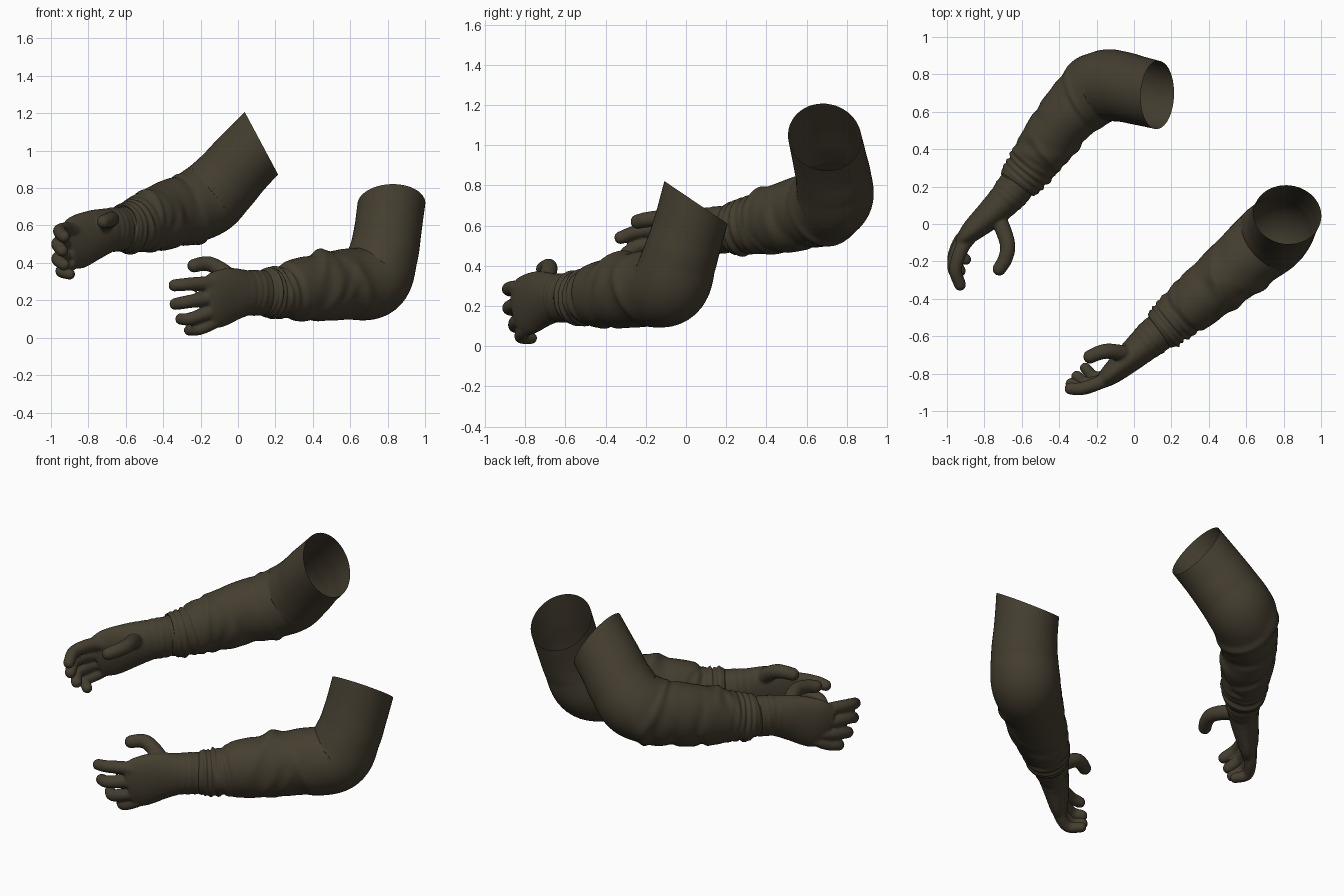
import bpy, bmesh, math, random
from mathutils import Vector

if "Cube" in bpy.data.objects:
    bpy.data.objects.remove(bpy.data.objects["Cube"])

cloth = bpy.data.materials.new("dark_olive_brown")
cloth.use_nodes = True
COLOUR = (0.06, 0.049, 0.03, 1)
cloth.diffuse_color = COLOUR
cloth.node_tree.nodes["Principled BSDF"].inputs["Base Color"].default_value = COLOUR


def spline(stations, steps):
    """Catmull-Rom through stations of (x, y, z, side radius, up radius)."""
    p = [Vector(s) for s in stations]
    p = [p[0] * 2 - p[1]] + p + [p[-1] * 2 - p[-2]]
    out = []
    for a, b, c, d in zip(p, p[1:], p[2:], p[3:]):
        for k in range(steps):
            t = k / steps
            out.append(b + (c - a) * (t / 2) + (a * 2 - b * 5 + c * 4 - d) * (t * t / 2)
                       + (b * 3 - a - c * 3 + d) * (t ** 3 / 2))
    return out + [p[-2]]


def sweep(bm, stations, steps=6, sides=20, capped=True, bump=None, end_normal=None):
    """Elliptical tube along a path, with optional folds and a slanted end."""
    pts = spline(stations, steps)
    cen = [p.to_3d() for p in pts]
    last = len(pts) - 1
    rings, side, old = [], None, None
    for i, p in enumerate(pts):
        tan = (cen[min(i + 1, last)] - cen[max(i - 1, 0)]).normalized()
        if side is None:
            side = tan.cross(Vector((0, 0, 1))).normalized()
        else:
            side = old.rotation_difference(tan) @ side
        old = tan
        up = side.cross(tan)
        u = i / last
        w = min(max((u - 0.65) / 0.35, 0), 1)
        ring = []
        for k in range(sides):
            a = math.tau * k / sides
            off = side * (math.cos(a) * p[3]) + up * (math.sin(a) * p[4])
            if bump:
                off += off.normalized() * bump(u, a)
            if end_normal:
                off -= tan * (off.dot(end_normal) / tan.dot(end_normal) * w * w * (3 - 2 * w))
            ring.append(bm.verts.new(cen[i] + off))
        rings.append(ring)
    for r, s in zip(rings, rings[1:]):
        for k in range(sides):
            j = (k + 1) % sides
            bm.faces.new((r[k], r[j], s[j], s[k]))
    if capped:
        bm.faces.new(rings[0][::-1])
        bm.faces.new(rings[-1])


def finish(bm, name):
    bmesh.ops.recalc_face_normals(bm, faces=bm.faces)
    for f in bm.faces:
        f.smooth = True
    me = bpy.data.meshes.new(name)
    bm.to_mesh(me)
    bm.free()
    me.materials.append(cloth)
    ob = bpy.data.objects.new(name, me)
    bpy.context.collection.objects.link(ob)
    return ob


def make_folds(seed):
    """Random slanted creases over the forearm, plus tight cuff ridges."""
    rng = random.Random(seed)
    folds = [(rng.uniform(0.12, 0.62), rng.uniform(0, math.tau), rng.uniform(0.6, 1.3),
              rng.uniform(-0.012, 0.014), rng.uniform(0.012, 0.028), rng.uniform(-0.06, 0.06))
             for _ in range(34)]

    def bump(u, a):
        h = 0.006 * math.sin(u * 150 + math.sin(a)) * math.exp(-((u - 0.2) / 0.07) ** 2)
        for u0, a0, span, amp, width, slant in folds:
            da = (a - a0 + math.pi) % math.tau - math.pi
            h += amp * math.exp(-(da / span) ** 2 - ((u - u0 - slant * da) / width) ** 2)
        return h
    return bump


def sleeve(name, stations, normal, seed):
    bm = bmesh.new()
    sweep(bm, stations, 12, 48, False, make_folds(seed), Vector(normal).normalized())
    finish(bm, name)


def wrist_ridges(u, a):
    return 0.004 * math.sin(u * 75 + math.sin(a)) * math.exp(-((u - 0.3) / 0.12) ** 2)


def gloved_hand(name, palm, digits):
    """Palm and digits merged into one smooth skin."""
    bm = bmesh.new()
    sweep(bm, palm, 10, 32, bump=wrist_ridges)
    for path, r in digits:
        n = len(path) - 1
        radii = [r * (1.08 - 0.2 * i / n) for i in range(n + 1)]
        sweep(bm, [(*p, q, q) for p, q in zip(path, radii)])
        for p, q in ((path[0], radii[0]), (path[-1], radii[-1])):
            ball = bmesh.ops.create_icosphere(bm, subdivisions=3, radius=q)
            bmesh.ops.translate(bm, verts=ball["verts"], vec=p)
    ob = finish(bm, name)
    mod = ob.modifiers.new("merge", "REMESH")
    mod.mode = "VOXEL"
    mod.voxel_size = 0.008
    mod.use_smooth_shade = True
    soft = ob.modifiers.new("soften", "SMOOTH")
    soft.factor = 0.5
    soft.iterations = 5


# Left arm: sleeve, then glove
sleeve("left_sleeve", [
    (.13, -.58, .24, .095, .11), (.15, -.565, .24, .115, .13), (.21, -.515, .24, .13, .137),
    (.31, -.43, .255, .15, .165), (.44, -.32, .27, .16, .18), (.58, -.2, .285, .175, .188),
    (.72, -.085, .305, .195, .198), (.775, -.03, .44, .188, .185),
    (.80, .01, .57, .18, .18), (.82, .05, .715, .18, .18)], (0, .56, .83), 3)
gloved_hand("left_glove", [
    (.25, -.48, .245, .08, .1), (.12, -.59, .24, .1, .122), (.05, -.65, .24, .09, .122),
    (-.04, -.73, .23, .075, .145), (-.12, -.80, .2, .058, .15),
    (-.17, -.84, .185, .04, .125)], [
    ([(-.13, -.82, .28), (-.19, -.85, .29), (-.28, -.88, .285), (-.34, -.88, .28)], .037),
    ([(-.13, -.82, .21), (-.19, -.85, .205), (-.28, -.88, .19), (-.335, -.855, .18)], .037),
    ([(-.12, -.80, .14), (-.18, -.84, .125), (-.26, -.85, .1), (-.305, -.815, .1)], .036),
    ([(-.10, -.78, .1), (-.15, -.81, .07), (-.21, -.82, .045), (-.26, -.77, .04)], .034),
    ([(0, -.70, .27), (-.06, -.69, .34), (-.14, -.68, .39), (-.19, -.69, .395),
      (-.235, -.71, .385)], .042)])

# Right arm: sleeve, then glove
sleeve("right_sleeve", [
    (-.63, .205, .59, .095, .105), (-.615, .225, .59, .113, .125), (-.555, .3, .597, .125, .14),
    (-.48, .41, .62, .145, .165), (-.38, .55, .655, .157, .183), (-.27, .66, .69, .175, .19),
    (-.165, .735, .74, .192, .198), (-.07, .735, .83, .188, .188),
    (.02, .715, .93, .183, .183), (.125, .69, 1.04, .18, .18)], (.88, 0, .47), 8)
gloved_hand("right_glove", [
    (-.54, .32, .595, .08, .1), (-.64, .19, .58, .098, .118), (-.69, .13, .575, .09, .118),
    (-.77, .05, .55, .078, .135), (-.86, -.03, .51, .06, .145),
    (-.915, -.09, .48, .04, .12)], [
    ([(-.88, -.07, .57), (-.92, -.13, .58), (-.955, -.24, .57), (-.93, -.325, .54)], .037),
    ([(-.89, -.07, .51), (-.935, -.12, .51), (-.965, -.22, .5), (-.94, -.295, .465)], .037),
    ([(-.89, -.05, .45), (-.935, -.1, .44), (-.965, -.19, .42), (-.93, -.25, .39)], .036),
    ([(-.87, -.03, .41), (-.91, -.07, .38), (-.945, -.14, .355), (-.9, -.19, .34)], .034),
    ([(-.74, .05, .59), (-.70, -.03, .62), (-.675, -.12, .635), (-.69, -.19, .63),
      (-.72, -.24, .62)], .042)])
